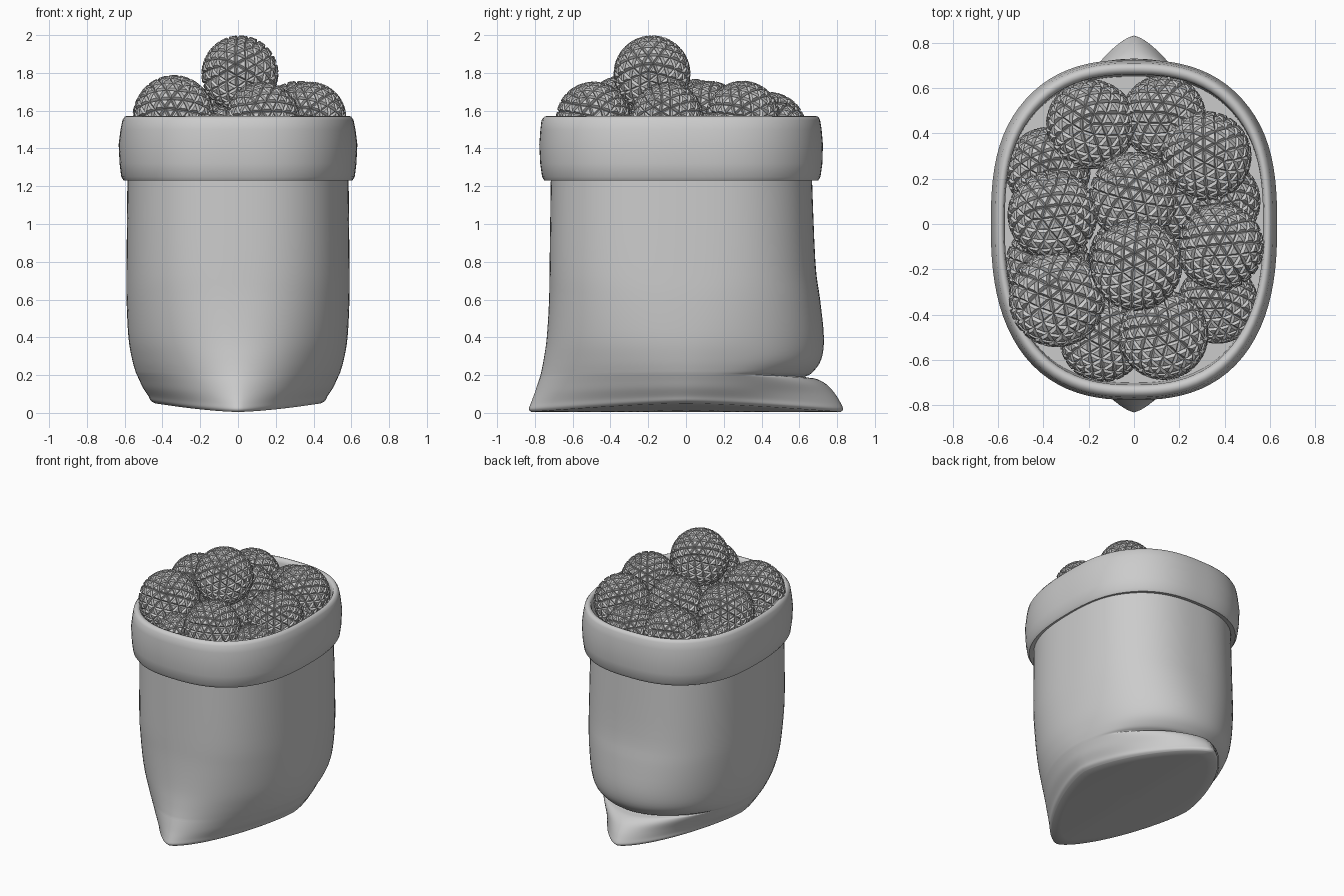
import bpy, bmesh, math
from mathutils import Vector, Matrix

if "Cube" in bpy.data.objects:
    bpy.data.objects.remove(bpy.data.objects["Cube"])

SEG = 96


def finish(name, bm, smooth=None):
    bmesh.ops.recalc_face_normals(bm, faces=bm.faces[:])
    me = bpy.data.meshes.new(name)
    bm.to_mesh(me)
    bm.free()
    ob = bpy.data.objects.new(name, me)
    bpy.context.collection.objects.link(ob)
    if smooth:
        bpy.ops.object.select_all(action='DESELECT')
        ob.select_set(True)
        bpy.context.view_layer.objects.active = ob
        bpy.ops.object.shade_smooth_by_angle(angle=math.radians(smooth))
    return ob


def ring(bm, z, a, front, back, nf, nb):
    # superellipse; the back profile fades in towards +y, low rings lift at the sides
    verts = []
    for i in range(SEG):
        t = 2 * math.pi * i / SEG
        c, s = math.cos(t), math.sin(t)
        w = min(1, max(0, (s - 0.1) / 0.65))
        w = w * w * (3 - 2 * w)
        n = nf + (nb - nf) * w
        b = front + (back - front) * w
        r = (abs(c) ** n + abs(s) ** n) ** (-1 / n)
        x, y = a * c * r, b * s * r
        lift = 0.05 * max(0, 1 - z / 0.4) ** 2 * (abs(x) / 0.46) ** 1.5
        verts.append(bm.verts.new((x, y, z + lift)))
    return verts


def loft(name, rows, cap_start=False, cap_end=False, smooth=40):
    bm = bmesh.new()
    rings = [ring(bm, *r) for r in rows]
    for p, q in zip(rings, rings[1:]):
        for i in range(SEG):
            j = (i + 1) % SEG
            bm.faces.new((p[i], p[j], q[j], q[i]))
    if cap_start:
        bm.faces.new(rings[0])
    if cap_end:
        bm.faces.new(rings[-1])
    return finish(name, bm, smooth)


def densify(rows, k=4):
    # Catmull-Rom interpolation between profile rows
    out = []
    for i in range(len(rows) - 1):
        p = [rows[max(0, min(len(rows) - 1, i + d))] for d in (-1, 0, 1, 2)]
        for s in range(k):
            t = s / k
            out.append([0.5 * (2 * b + (c - a) * t + (2 * a - 5 * b + 4 * c - d) * t * t
                               + (3 * b - a - 3 * c + d) * t ** 3) for a, b, c, d in zip(*p)])
    return out + [list(rows[-1])]


def smooth_row(z, back, nb):
    # front and side measurements vary smoothly with height
    keys = [(0.05, 0.475, 0.822, 1.5), (0.10, 0.503, 0.803, 1.6), (0.20, 0.542, 0.77, 1.78),
            (0.30, 0.566, 0.75, 1.95), (0.40, 0.58, 0.737, 2.1), (0.60, 0.59, 0.725, 2.3),
            (0.80, 0.59, 0.722, 2.42), (1.30, 0.585, 0.715, 2.45)]
    for k, m in zip(keys, keys[1:]):
        if z <= m[0]:
            f = (z - k[0]) / (m[0] - k[0])
            a, b, n = (k[j] + (m[j] - k[j]) * f for j in (1, 2, 3))
            return (z, a, b, back, n, nb)


# sack body: pointed bottom corners, crease at the back
bottom = [(0.005, 0.43 * s, 0.81 * s, 0.81 * s, 1.45, 1.45) for s in (0.05, 0.35, 0.7, 0.9)]
side = [(0.005, 0.44, 0.82, 0.82, 1.45, 1.45), (0.02, 0.462, 0.832, 0.832, 1.45, 1.45)]
side += [smooth_row(*r) for r in (
    (0.05, 0.82, 1.45), (0.10, 0.79, 1.5), (0.15, 0.745, 1.65), (0.18, 0.69, 1.8),
    (0.19, 0.63, 1.95), (0.21, 0.665, 2.05), (0.28, 0.715, 2.15), (0.40, 0.73, 2.2),
    (0.60, 0.71, 2.35), (0.80, 0.685, 2.45), (1.30, 0.665, 2.45))]
loft("sack_body", bottom + densify(side), cap_start=True, cap_end=True, smooth=50)

# rolled cuff with its inner wall
cuff = [
    (1.24, 0.57, 0.70, 0.65), (1.23, 0.605, 0.75, 0.70), (1.25, 0.618, 0.762, 0.712),
    (1.32, 0.627, 0.772, 0.722), (1.42, 0.632, 0.777, 0.725), (1.50, 0.622, 0.771, 0.718),
    (1.55, 0.612, 0.765, 0.71), (1.568, 0.60, 0.75, 0.70), (1.572, 0.588, 0.735, 0.685),
    (1.565, 0.576, 0.718, 0.668), (1.54, 0.57, 0.71, 0.66), (1.27, 0.57, 0.70, 0.65),
]
loft("sack_cuff", [r + (2.5, 2.5) for r in cuff], smooth=50)

# faceted balls: x, y, z, radius
balls = [
    (-0.19, 0.44, 1.50, 0.20), (0.13, 0.47, 1.46, 0.19), (0.32, 0.30, 1.56, 0.20),
    (-0.36, 0.04, 1.57, 0.20), (0.0, 0.12, 1.56, 0.20), (0.01, -0.18, 1.795, 0.205),
    (0.38, -0.10, 1.56, 0.195), (-0.34, -0.33, 1.575, 0.215), (0.13, -0.49, 1.555, 0.20),
    (-0.38, 0.24, 1.40, 0.19), (0.37, -0.35, 1.40, 0.18), (-0.14, -0.51, 1.40, 0.19),
    (0.37, 0.10, 1.40, 0.19), (-0.38, -0.18, 1.42, 0.19), (0.0, -0.15, 1.45, 0.20),
    (0.17, 0.12, 1.42, 0.19),
]
for i, (x, y, z, r) in enumerate(balls):
    bm = bmesh.new()
    bmesh.ops.create_icosphere(bm, subdivisions=3, radius=r * 0.93)
    # each triangle becomes a raised, narrowed stud
    bmesh.ops.inset_individual(bm, faces=bm.faces[:], thickness=r * 0.072, depth=r * 0.075)
    bmesh.ops.transform(bm, verts=bm.verts[:], matrix=Matrix.Translation((x, y, z))
                        @ Matrix.Rotation(0.7 * i, 4, Vector((0.3, 0.2, 1)).normalized()))
    finish("ball_%02d" % (i + 1), bm)
